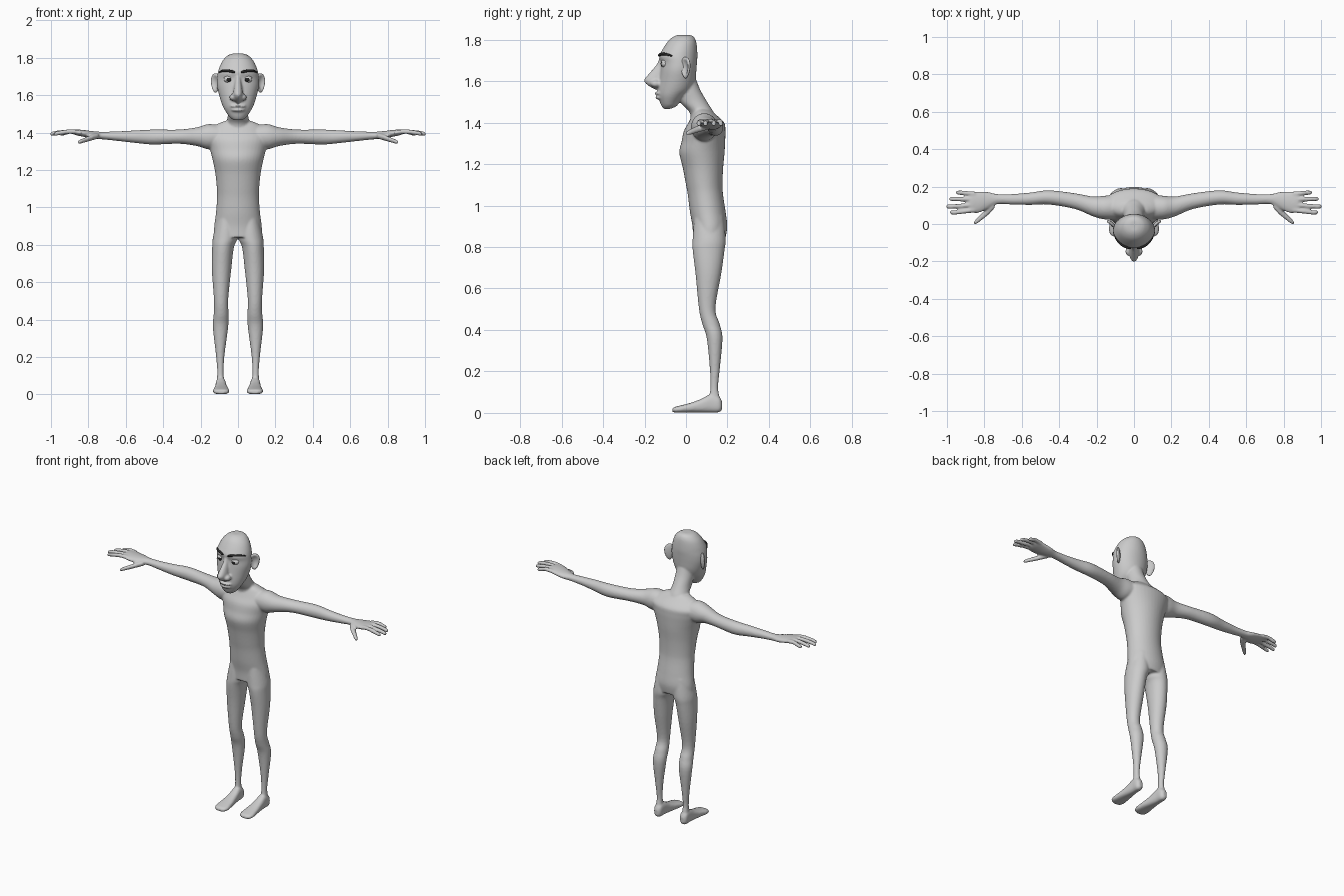
import bpy, bmesh, math
from mathutils import Matrix, Vector

dark = bpy.data.materials.new("dark")
dark.diffuse_color = (0.02, 0.02, 0.02, 1)


def spline(rows, steps):
    """Catmull-Rom interpolation of section rows."""
    out = []
    for i in range(len(rows) - 1):
        p = [rows[max(i - 1, 0)], rows[i], rows[i + 1], rows[min(i + 2, len(rows) - 1)]]
        for k in range(steps):
            t = k / steps
            out.append([0.5 * (2 * b + (c - a) * t + (2 * a - 5 * b + 4 * c - d) * t * t
                               + (3 * b - a - 3 * c + d) * t ** 3) for a, b, c, d in zip(*p)])
    return out + [list(rows[-1])]


def loft(bm, axis, rows, sides=(1,), n=28, steps=5, power=2.0):
    """Closed tube; rows are (position on axis, centre u, centre v, radius u, radius v)."""
    for s in sides:
        rings = []
        for a, u, v, ru, rv in spline(rows, steps):
            ring = []
            for k in range(n):
                t = 2 * math.pi * k / n
                c, d = math.cos(t), math.sin(t)
                pu = u + max(ru, 0.002) * math.copysign(abs(c) ** (2 / power), c)
                pv = v + max(rv, 0.002) * math.copysign(abs(d) ** (2 / power), d)
                x, y, z = {"X": (a, pu, pv), "Y": (pu, a, pv), "Z": (pu, pv, a)}[axis]
                ring.append(bm.verts.new((s * x, y, z)))
            rings.append(ring)
        faces = [bm.faces.new((p[k], p[(k + 1) % n], q[(k + 1) % n], q[k]))
                 for p, q in zip(rings, rings[1:]) for k in range(n)]
        faces += [bm.faces.new(rings[0]), bm.faces.new(rings[-1])]
        bmesh.ops.recalc_face_normals(bm, faces=faces)


def ball(bm, centre, radii):
    m = Matrix.Translation(centre) @ Matrix.Diagonal((*radii, 1))
    return bmesh.ops.create_uvsphere(bm, u_segments=28, v_segments=18, radius=1, matrix=m)["verts"]


def finish(bm, name, material=None):
    mesh = bpy.data.meshes.new(name)
    bm.to_mesh(mesh)
    bm.free()
    mesh.shade_smooth()
    ob = bpy.data.objects.new(name, mesh)
    bpy.context.collection.objects.link(ob)
    if material:
        mesh.materials.append(material)
    return ob


BOTH = (1, -1)
bm = bmesh.new()

# torso
loft(bm, "Z", [(.84, 0, .112, .13, .078), (.90, 0, .115, .127, .084), (.97, 0, .105, .118, .086),
               (1.05, 0, .094, .112, .085), (1.10, 0, .088, .113, .088), (1.18, 0, .082, .121, .097),
               (1.255, 0, .077, .136, .109), (1.31, 0, .084, .15, .105), (1.36, 0, .09, .165, .1),
               (1.40, 0, .098, .165, .086), (1.44, 0, .087, .12, .056), (1.462, 0, .08, .07, .04)], n=40)

# neck
loft(bm, "Z", [(1.40, 0, .085, .08, .06), (1.45, 0, .075, .062, .058), (1.50, 0, .036, .054, .066),
               (1.56, 0, .008, .055, .06), (1.62, 0, 0, .05, .045)])

# arms and palms
loft(bm, "X", [(.10, .09, 1.38, .065, .06), (.16, .088, 1.378, .063, .067), (.22, .094, 1.378, .053, .05),
               (.315, .122, 1.378, .042, .038), (.455, .142, 1.376, .038, .04), (.555, .135, 1.378, .033, .033),
               (.65, .132, 1.381, .028, .025), (.73, .133, 1.384, .027, .02), (.78, .126, 1.388, .045, .02),
               (.83, .117, 1.396, .057, .018), (.87, .116, 1.402, .055, .015),
               (.885, .115, 1.403, .048, .01)], BOTH)

# fingers and thumbs
for y0, y1, tip in ((.161, .168, .953), (.132, .134, .988), (.103, .094, 1.004), (.075, .062, .985)):
    loft(bm, "X", [(.85, y0, 1.402, .013, .012), (.90, (y0 + y1) / 2, 1.405, .0125, .0125),
                   (tip - .03, y1, 1.398, .012, .012), (tip - .008, y1, 1.393, .0115, .0105),
                   (tip, y1, 1.391, .006, .006)], BOTH, n=12, steps=3)
loft(bm, "X", [(.745, .105, 1.382, .02, .014), (.775, .077, 1.375, .025, .016), (.81, .043, 1.363, .019, .014),
               (.842, .015, 1.352, .015, .012), (.857, .004, 1.347, .007, .007)], BOTH, n=14, steps=3)

# legs
loft(bm, "Z", [(.95, .06, .11, .05, .07), (.84, .068, .112, .066, .08), (.785, .08, .109, .058, .077),
               (.67, .088, .108, .052, .062), (.505, .0905, .102, .038, .04), (.43, .09, .12, .04, .042),
               (.36, .0935, .138, .041, .038), (.21, .095, .139, .023, .024), (.12, .094, .136, .017, .019),
               (.06, .094, .138, .021, .028), (.03, .094, .138, .02, .025)], BOTH)

# feet
loft(bm, "Y", [(.174, .093, .035, .012, .02), (.158, .093, .041, .025, .038), (.12, .092, .046, .027, .044),
               (.07, .091, .034, .032, .032), (.02, .09, .025, .039, .023), (-.03, .09, .018, .044, .017),
               (-.056, .09, .015, .037, .013), (-.066, .09, .013, .022, .008)], BOTH, power=2.6)

# skull and jaw, given as (z, front, back, half width)
skull = [(1.466, -.108, -.075, .022), (1.48, -.118, -.045, .043), (1.50, -.126, -.03, .058),
         (1.53, -.135, 0, .076), (1.56, -.136, .03, .089), (1.60, -.131, .045, .101),
         (1.65, -.125, .05, .112), (1.69, -.122, .053, .112), (1.72, -.13, .055, .108),
         (1.75, -.115, .054, .099), (1.78, -.096, .051, .085), (1.80, -.08, .046, .069),
         (1.815, -.06, .036, .05), (1.823, -.04, .02, .025)]
loft(bm, "Z", [(z, 0, (f + b) / 2, w, (b - f) / 2) for z, f, b, w in skull], n=40)

# nose and nostrils
nose = [(1.712, -.128, .013), (1.68, -.142, .016), (1.65, -.167, .02), (1.62, -.193, .025),
        (1.605, -.203, .026), (1.588, -.194, .026), (1.572, -.172, .024), (1.56, -.15, .014)]
loft(bm, "Z", [(z, 0, (f - .09) / 2, w, (-.09 - f) / 2) for z, f, w in nose])
for s in BOTH:
    ball(bm, (s * .027, -.146, 1.588), (.019, .025, .018))

# lips
ball(bm, (0, -.122, 1.541), (.045, .03, .0095))
ball(bm, (0, -.12, 1.521), (.04, .029, .0105))

# fuse everything into one smooth skin
body = finish(bm, "body")
remesh = body.modifiers.new("fuse", "REMESH")
remesh.mode = "VOXEL"
remesh.voxel_size = .006
remesh.use_smooth_shade = True
smooth = body.modifiers.new("soften", "SMOOTH")
smooth.factor = .5
smooth.iterations = 4

for s, side in ((1, "left"), (-1, "right")):
    # ear: flattened ball with a hollow on the front face
    bm = bmesh.new()
    ball(bm, (0, 0, 0), (.031, .012, .052))
    for v in bm.verts:
        r = math.hypot(v.co.x / .031, v.co.z / .052)
        if v.co.y < 0 and r < .8:
            v.co.y += .017 * (1 - (r / .8) ** 2)
        v.co.x *= 1 + 5 * v.co.z
    bm.transform(Matrix.Translation((s * .12, -.002, 1.665)) @ Matrix.Rotation(s * math.radians(42), 4, "Z")
                 @ Matrix.Diagonal((s, 1, 1, 1)))
    bmesh.ops.recalc_face_normals(bm, faces=bm.faces)
    finish(bm, "ear_" + side)

    # eyeball, pupil and upper lid
    bm = bmesh.new()
    ball(bm, (s * .05, -.101, 1.683), (.025, .019, .018))
    finish(bm, "eye_" + side)
    bm = bmesh.new()
    ball(bm, (s * .049, -.117, 1.683), (.012, .005, .012))
    finish(bm, "pupil_" + side, dark)
    bm = bmesh.new()
    lid = ball(bm, (s * .05, -.1, 1.684), (.029, .0235, .021))
    bmesh.ops.delete(bm, geom=[v for v in lid if v.co.z < 1.69], context="VERTS")
    finish(bm, "eyelid_" + side)

    # eyebrow
    bm = bmesh.new()
    loft(bm, "X", [(.016, -.13, 1.722, .004, .004), (.03, -.127, 1.726, .007, .007), (.06, -.115, 1.731, .007, .007),
                   (.085, -.094, 1.729, .008, .006), (.102, -.07, 1.722, .006, .003)], (s,), n=12, steps=4)
    finish(bm, "eyebrow_" + side, dark)
